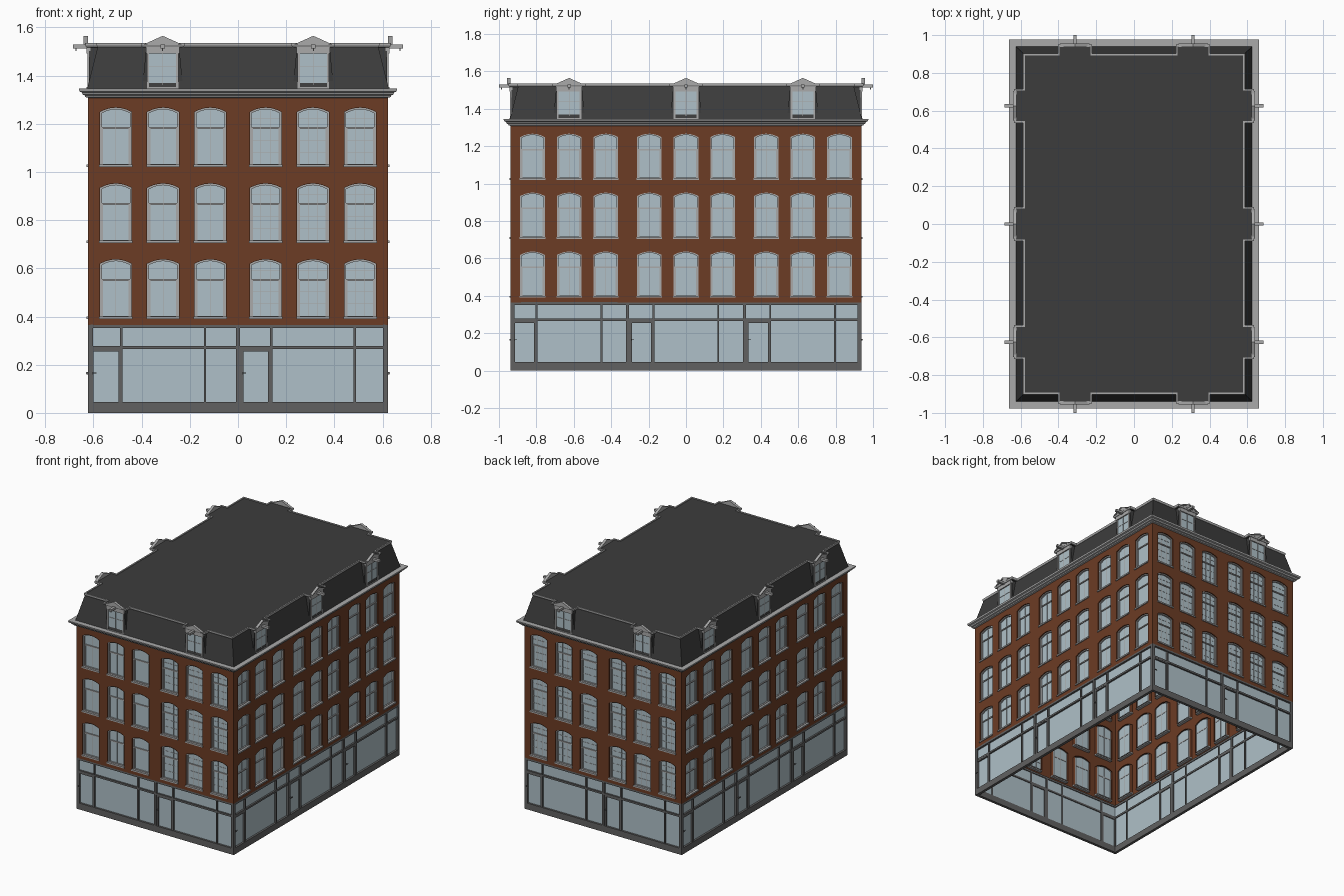
import bpy, bmesh, math
from mathutils import Matrix, Vector

if "Cube" in bpy.data.objects:
    bpy.data.objects.remove(bpy.data.objects["Cube"])

X, Y = 0.622, 0.937                       # half width and half depth of the walls
GLASS, BRICK = (0.43, 0.53, 0.58, 1), (0.15, 0.045, 0.018, 1)
DARK, SLATE, STONE = (0.12, 0.12, 0.12, 1), (0.045, 0.045, 0.045, 1), (0.40, 0.40, 0.40, 1)
COLOURS = dict(brick_walls=BRICK, window_glass=GLASS, shop_glass=GLASS, shop_frames=DARK,
               door_handles=DARK, window_frames=STONE, window_sills=STONE, glazing_bars=STONE,
               cornice=STONE, mansard_roof=SLATE, roof_edge_trim=STONE, dormer_bodies=SLATE,
               dormer_frames=STONE, dormer_glass=GLASS, dormer_pediments=STONE, hoist_beams=STONE)
parts = {name: bmesh.new() for name in COLOURS}


class Side:
    """One facade: u runs along the wall, d points outward, z is up."""
    def __init__(self, k):
        self.k, self.depth = k, (Y, X)[k % 2]
        self.half = (X, Y)[k % 2]
        self.bays = (2, 3)[k % 2]
        self.rot = Matrix.Rotation(k * math.pi / 2, 3, 'Z')

    def at(self, u, d, z):
        return self.rot @ Vector((u, -self.depth - d, z))


def face(part, pts):
    bm = parts[part]
    return bm.faces.new([bm.verts.new(p) for p in pts])


def loft(part, loops, cap_start=False, cap_end=False):
    bm = parts[part]
    rows = [[bm.verts.new(p) for p in loop] for loop in loops]
    n = len(rows[0])
    for a, b in zip(rows, rows[1:]):
        for i in range(n):
            j = (i + 1) % n
            bm.faces.new((a[i], a[j], b[j], b[i]))
    if cap_start:
        bm.faces.new(rows[0][::-1])
    if cap_end:
        bm.faces.new(rows[-1])


def prism(part, s, pts, d0, d1):
    loft(part, [[s.at(u, d, z) for u, z in pts] for d in (d0, d1)], True, True)


def box(part, s, u0, u1, d0, d1, z0, z1):
    prism(part, s, [(u0, z0), (u1, z0), (u1, z1), (u0, z1)], d0, d1)


def arch(c, w, z0, z1, rise, n=6):
    """Opening outline with a segmental arched head, head running right to left."""
    head = []
    for i in range(n + 1):
        t = 1 - 2 * i / n
        head.append((c + w * t, z1 - rise * t * t))
    return [(c - w, z0), (c + w, z0)] + head


def window(s, c, z0, u0, u1, zb, zt, grid):
    w, z1 = 0.066, z0 + 0.24
    out = arch(c, w, z0, z1, 0.018)
    inn = arch(c, w - 0.008, z0 + 0.006, z1 - 0.007, 0.016)
    head = out[2:]
    # brick around the opening
    quads = [[(u0, zb), (u1, zb), (u1, z0), (u0, z0)],
             [(u0, z0), (c - w, z0), (c - w, zt), (u0, zt)],
             [(c + w, z0), (u1, z0), (u1, zt), (c + w, zt)]]
    quads += [[a, (a[0], zt), (b[0], zt), b] for a, b in zip(head, head[1:])]
    for q in quads:
        face('brick_walls', [s.at(u, 0, z) for u, z in q])
    loft('brick_walls', [[s.at(u, d, z) for u, z in out] for d in (0, -0.022)])
    # frame, glass and sill
    loft('window_frames', [[s.at(u, d, z) for u, z in o]
                           for o, d in ((out, -0.008), (inn, -0.008), (inn, -0.022))])
    face('window_glass', [s.at(u, -0.018, z) for u, z in inn])
    box('window_sills', s, c - w - 0.003, c + w + 0.003, -0.02, 0.007, z0 - 0.007, z0 + 0.003)
    # sash: meeting rail, lower stiles, thin muntins
    v, zm = w - 0.008, z0 + 0.155
    box('glazing_bars', s, c - v, c + v, -0.02, -0.011, zm - 0.004, zm + 0.004)
    for e in (-1, 1):
        a, b = sorted((c + e * v, c + e * (v - 0.005)))
        box('glazing_bars', s, a, b, -0.02, -0.013, z0 + 0.006, zm)
    if grid:
        for h in (0.055, 0.105, 0.195):
            box('glazing_bars', s, c - v, c + v, -0.02, -0.0165, z0 + h - 0.001, z0 + h + 0.001)
    for e in ((-0.02, 0.02) if grid else (0,)):
        box('glazing_bars', s, c + e - 0.001, c + e + 0.001, -0.02, -0.0165, z0 + 0.006, z1 - 0.012)


def shop_bay(s, a, b):
    f = 'shop_frames'
    box(f, s, a, b, -0.02, 0, 0, 0.045)                    # plinth
    box(f, s, a, b, -0.02, 0, 0.352, 0.367)                # fascia
    box(f, s, a, b, -0.02, -0.002, 0.265, 0.278)           # transom
    box(f, s, a, a + 0.008, -0.02, 0, 0.045, 0.352)        # posts
    box(f, s, b - 0.008, b, -0.02, 0, 0.045, 0.352)
    for m in (0.138, 0.485):
        box(f, s, a + m - 0.005, a + m + 0.005, -0.02, -0.002, 0.045, 0.352)
    box(f, s, a + 0.008, a + 0.023, -0.02, -0.003, 0.045, 0.265)   # door surround
    box(f, s, a + 0.125, a + 0.133, -0.02, -0.003, 0.045, 0.265)
    box(f, s, a + 0.023, a + 0.125, -0.02, -0.003, 0.255, 0.265)
    face('shop_glass', [s.at(u, -0.014, z) for u, z in
                        ((a, 0.04), (b, 0.04), (b, 0.355), (a, 0.355))])
    box('door_handles', s, a + 0.018, a + 0.034, 0.004, 0.008, 0.163, 0.167)
    box('door_handles', s, a + 0.018, a + 0.021, -0.01, 0.006, 0.160, 0.170)


def dormer(s, c):
    # tapered body running back into the roof, with an open front for the window
    loft('dormer_bodies', [[s.at(c + u, d, z) for u, z in
                            ((-0.085, 1.345), (0.085, 1.345), (0.068, 1.522), (-0.068, 1.522))]
                           for d in (-0.06, -0.004)], False, True)
    for a, b in ((-0.066, -0.056), (0.056, 0.066)):
        box('dormer_frames', s, c + a, c + b, -0.01, 0.003, 1.345, 1.492)
    box('dormer_frames', s, c - 0.07, c + 0.07, -0.01, 0.006, 1.492, 1.52)
    box('dormer_frames', s, c - 0.066, c + 0.066, -0.01, 0.006, 1.345, 1.352)
    face('dormer_glass', [s.at(c + u, -0.002, z) for u, z in
                          ((-0.056, 1.35), (0.056, 1.35), (0.056, 1.492), (-0.056, 1.492))])
    box('dormer_frames', s, c - 0.0015, c + 0.0015, -0.003, 0, 1.35, 1.492)
    box('dormer_frames', s, c - 0.056, c + 0.056, -0.003, 0, 1.435, 1.438)
    # pediment with raised raking edges, and hoist beam with its hook
    prism('dormer_pediments', s, [(c - 0.07, 1.53), (c + 0.07, 1.53), (c, 1.56)], 0.0, 0.013)
    for e in (-1, 1):
        prism('dormer_pediments', s, [(c + e * 0.078, 1.53), (c + e * 0.064, 1.53),
                                      (c, 1.556), (c, 1.565)], 0.0, 0.019)
    box('hoist_beams', s, c - 0.009, c + 0.009, 0.0, 0.063, 1.513, 1.529)
    box('hoist_beams', s, c - 0.002, c + 0.002, 0.048, 0.052, 1.502, 1.513)


def rect(o, z):
    return [Vector((sx * (X + o), sy * (Y + o), z))
            for sx, sy in ((-1, -1), (1, -1), (1, 1), (-1, 1))]


def dormer_spots(s):
    return (-0.3125, 0.3125) if s.bays == 2 else (-0.625, 0, 0.625)


def roof_outline(o, z):
    """Roof edge stepping out over each dormer."""
    pts = []
    for s in sides:
        pts.append(s.at(-s.half + 0.041 - o, -0.041 + o, z))
        for c in dormer_spots(s):
            w = 0.085 + o
            pts += [s.at(c + u, d + o, z) for u, d in
                    ((-w, -0.041), (-w, 0.006), (w, 0.006), (w, -0.041))]
    return pts


sides = [Side(k) for k in range(4)]
for s in sides:
    bay = 2 * s.half / s.bays
    for i in range(s.bays):
        a, b = -s.half + i * bay, -s.half + (i + 1) * bay
        shop_bay(s, a, b)
        mid = (a + b) / 2
        for c, u0, u1 in ((mid - 0.196, a, mid - 0.098), (mid, mid - 0.098, mid + 0.098),
                          (mid + 0.196, mid + 0.098, b)):
            for storey in range(3):
                z = 0.365 + 0.315 * storey
                window(s, c, z + 0.032, u0, u1, z, z + 0.315, s.k == 2 or (s.k == 0 and i == 1))
    for c in dormer_spots(s):
        dormer(s, c)

# cornice, mansard slopes, roof edge and flat top
loft('cornice', [rect(o, z) for o, z in ((0, 1.308), (0.012, 1.311), (0.014, 1.318), (0.022, 1.321),
                                         (0.026, 1.330), (0.036, 1.334), (0.039, 1.346), (-0.005, 1.346))])
loft('mansard_roof', [rect(o, z) for o, z in ((0.004, 1.345), (-0.041, 1.525))])
loft('roof_edge_trim', [roof_outline(o, z) for o, z in
                        ((-0.004, 1.517), (0.003, 1.519), (0.006, 1.526), (0.006, 1.535),
                         (-0.004, 1.535), (-0.004, 1.528))])
face('mansard_roof', roof_outline(-0.003, 1.53))

# turn every part into an object
for name, bm in parts.items():
    bmesh.ops.remove_doubles(bm, verts=bm.verts, dist=1e-5)
    bmesh.ops.recalc_face_normals(bm, faces=bm.faces)
    mesh = bpy.data.meshes.new(name)
    bm.to_mesh(mesh)
    bm.free()
    mat = bpy.data.materials.new(name + "_colour")
    mat.diffuse_color = COLOURS[name]
    mat.use_nodes = True
    mat.node_tree.nodes["Principled BSDF"].inputs["Base Color"].default_value = mat.diffuse_color
    mesh.materials.append(mat)
    bpy.context.collection.objects.link(bpy.data.objects.new(name, mesh))
